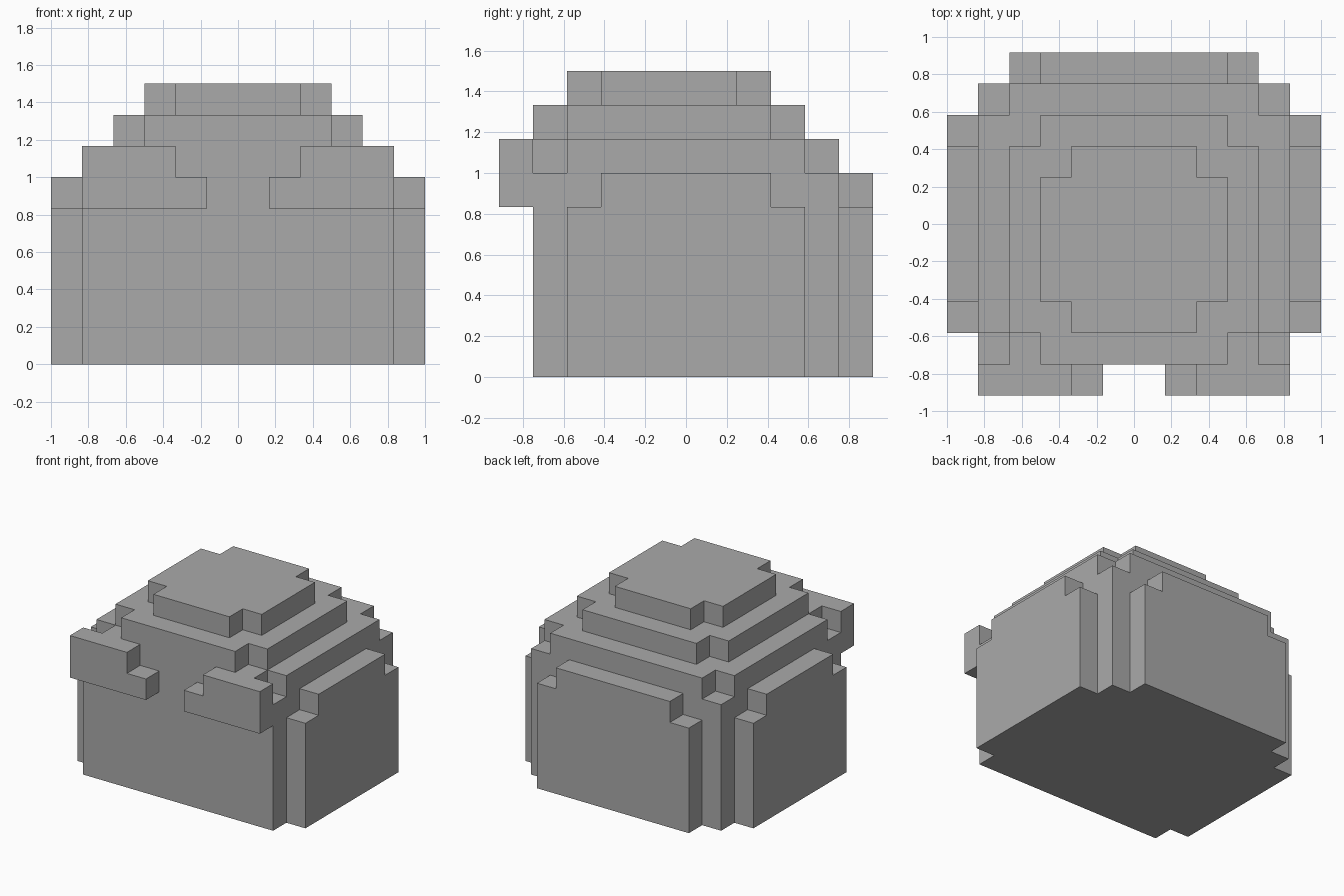
import bpy
import bmesh
from mathutils import Vector

cube = bpy.data.objects.get("Cube")
if cube:
    bpy.data.objects.remove(cube, do_unlink=True)

U = 1 / 6  # size of one block

grey = bpy.data.materials.new("plain grey")
grey.use_nodes = True
colour = (0.4, 0.4, 0.4, 1)
grey.diffuse_color = colour
grey.node_tree.nodes["Principled BSDF"].inputs["Base Color"].default_value = colour


def prism(name, outline, direction):
    """Extrude a flat outline, given in blocks, along a direction."""
    bm = bmesh.new()
    face = bm.faces.new([bm.verts.new(Vector(p) * U) for p in outline])
    moved = bmesh.ops.extrude_face_region(bm, geom=[face])["geom"]
    verts = [g for g in moved if isinstance(g, bmesh.types.BMVert)]
    bmesh.ops.translate(bm, verts=verts, vec=Vector(direction) * U)
    bmesh.ops.recalc_face_normals(bm, faces=bm.faces)
    mesh = bpy.data.meshes.new(name)
    bm.to_mesh(mesh)
    bm.free()
    mesh.materials.append(grey)
    obj = bpy.data.objects.new(name, mesh)
    bpy.context.collection.objects.link(obj)
    return obj


def tier(name, half_x, half_y, centre_y, bottom, height, notch=1):
    """Rectangular slab with one-block notches cut from its four corners."""
    outline = []
    for sx, sy in ((1, 1), (-1, 1), (-1, -1), (1, -1)):
        corner = [(half_x, half_y - notch), (half_x - notch, half_y - notch),
                  (half_x - notch, half_y)]
        if not notch:
            corner = corner[:1]
        if sx != sy:
            corner.reverse()
        outline += [(sx * x, centre_y + sy * y, bottom) for x, y in corner]
    return prism(name, outline, (0, 0, height))


def stepped_panel(half_width):
    """Upright outline with a one-block step at each upper corner."""
    right = [(half_width, 0), (half_width, 5),
             (half_width - 1, 5), (half_width - 1, 6)]
    return right + [(-w, z) for w, z in reversed(right)]


# Body and the tiers of the crown
tier("body", 5, 4.5, 0, 0, 6, notch=0)
tier("lower_crown", 5, 4.5, 0, 6, 1)
tier("middle_crown", 4, 4, -0.5, 7, 1)
tier("top_crown", 3, 3, -0.5, 8, 1)

# Panel on the back
prism("back_panel", [(w, 4.5, z) for w, z in stepped_panel(4)], (0, 1, 0))

# Side panels and front brow pieces, mirrored
brow = [(1, 5), (5, 5), (5, 7), (2, 7), (2, 6), (1, 6)]
for side, s in (("left", 1), ("right", -1)):
    prism(side + "_side_panel",
          [(s * 5, w, z) for w, z in stepped_panel(3.5)], (s, 0, 0))
    prism(side + "_brow", [(s * x, -4.5, z) for x, z in brow], (0, -1, 0))
